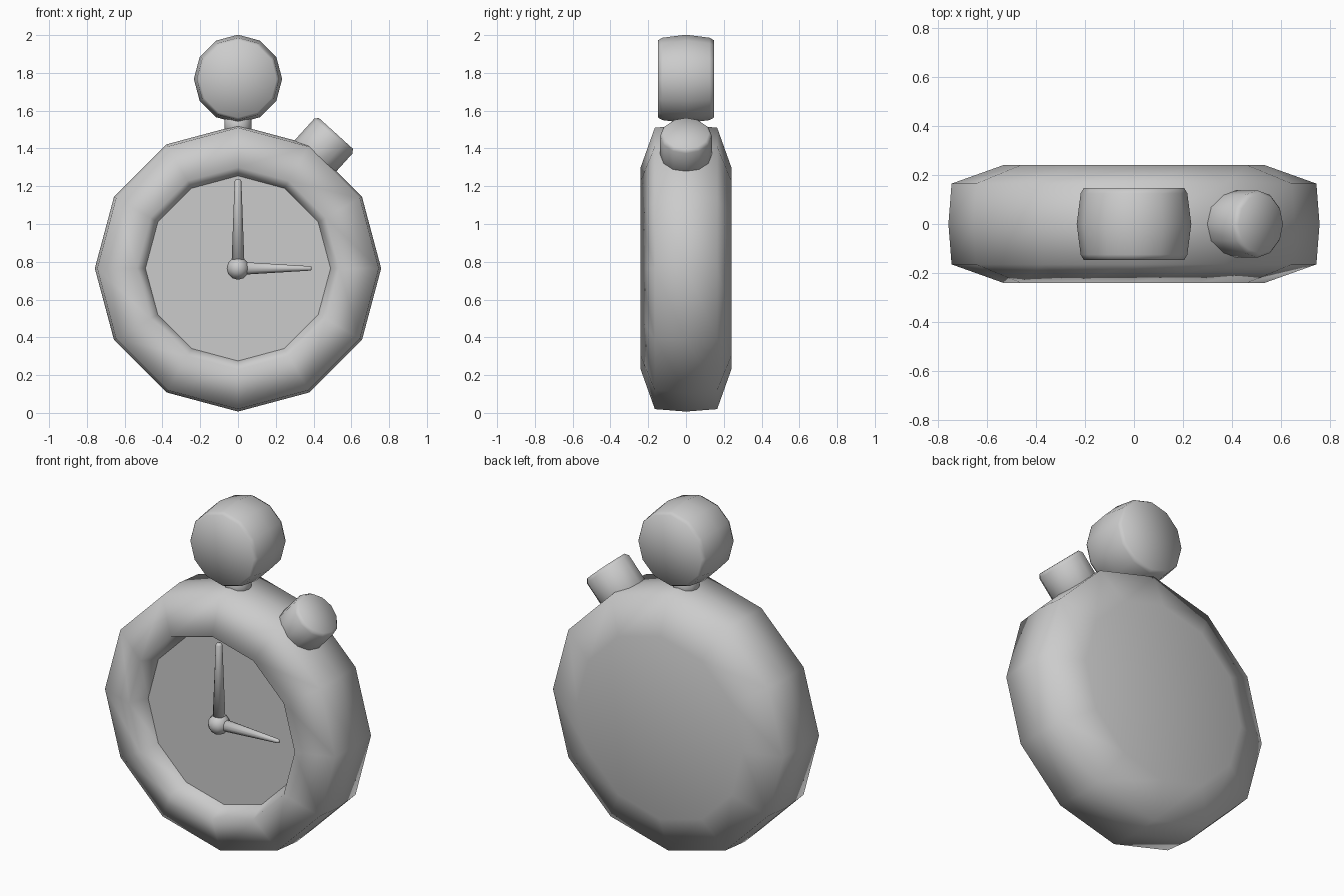
import bpy, bmesh, math
from mathutils import Vector

cube = bpy.data.objects.get("Cube")
if cube:
    bpy.data.objects.remove(cube, do_unlink=True)

grey = bpy.data.materials.new("plain grey")
grey.use_nodes = True
grey.diffuse_color = (0.6, 0.6, 0.6, 1)
grey.node_tree.nodes["Principled BSDF"].inputs["Base Color"].default_value = (0.6, 0.6, 0.6, 1)

FRONT = Vector((0, -1, 0))
UP = Vector((0, 0, 1))
SIDES = 12


def lathe(name, profile, origin, axis, smooth=True):
    """Spin (radius, height) points around an axis; open ends stay open unless the radius is 0."""
    bm = bmesh.new()
    rings = []
    for r, h in profile:
        if r == 0:
            rings.append([bm.verts.new((0, 0, h))])
        else:
            angles = [math.tau * i / SIDES for i in range(SIDES)]
            rings.append([bm.verts.new((r * math.cos(a), r * math.sin(a), h)) for a in angles])
    for a, b in zip(rings, rings[1:]):
        for i in range(SIDES):
            j = (i + 1) % SIDES
            corners = [a[i % len(a)], a[j % len(a)], b[j % len(b)], b[i % len(b)]]
            bm.faces.new(list(dict.fromkeys(corners)))
    bm.normal_update()
    for f in bm.faces:
        f.smooth = smooth
    mesh = bpy.data.meshes.new(name)
    bm.to_mesh(mesh)
    bm.free()
    mesh.materials.append(grey)
    obj = bpy.data.objects.new(name, mesh)
    obj.location = origin
    obj.rotation_mode = 'QUATERNION'
    obj.rotation_quaternion = axis.to_track_quat('Z', 'Y')
    bpy.context.collection.objects.link(obj)
    return obj


# Case: flat back, chunky rounded rim and a recessed front
centre = Vector((0, 0, 0.765))
lathe("case", [(0, -0.24), (0.535, -0.24), (0.745, -0.165), (0.758, 0),
               (0.745, 0.165), (0.535, 0.24), (0.49, 0.13)], centre, FRONT)

# Dial closing the recess
lathe("dial", [(0.492, 0.13), (0, 0.13)], centre, FRONT, smooth=False)

# Hub and tapered hands
hub = centre + FRONT * 0.175
ball = [(0.06 * math.sin(math.pi * i / 6), -0.06 * math.cos(math.pi * i / 6)) for i in range(1, 6)]
lathe("hub", [(0, -0.06)] + ball + [(0, 0.06)], hub, FRONT)
for name, axis, length, tip in (("minute_hand", UP, 0.47, 0.018),
                                ("second_hand", Vector((1, 0, 0)), 0.39, 0.012)):
    lathe(name, [(0, 0), (0.035, 0), (tip, length - 0.01), (tip * 0.7, length), (0, length)], hub, axis)

# Stem and large crown on top
lathe("stem", [(0, 0), (0.072, 0), (0.072, 0.16), (0, 0.16)], (0, 0, 1.44), UP)
half = [(0.205, 0.147), (0.218, 0.125)]
lathe("crown", [(0, -0.147)] + [(r, -h) for r, h in half] + [(0.234, 0)]
      + half[::-1] + [(0, 0.147)], (0, 0, 1.768), FRONT)

# Slanted push button on the shoulder
slant = Vector((0.67, 0, 0.74)).normalized()
end = Vector((0.518, 0, 1.48))
lathe("side_button", [(0, 0), (0.137, 0), (0.137, 0.28), (0.122, 0.3), (0, 0.3)],
      end - slant * 0.3, slant)
